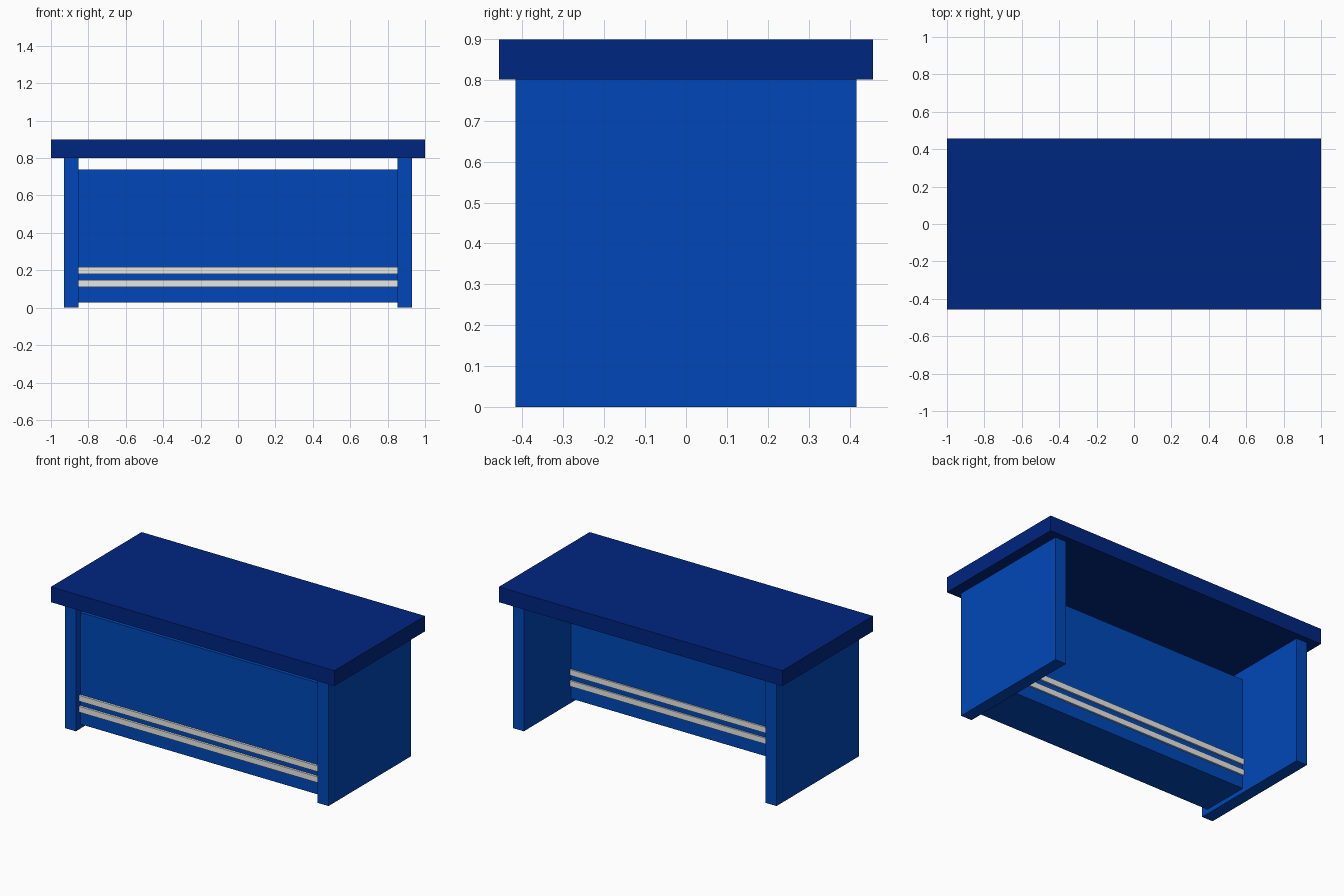
import bpy

if "Cube" in bpy.data.objects:
    bpy.data.objects.remove(bpy.data.objects["Cube"])


def material(name, rgb):
    m = bpy.data.materials.new(name)
    m.diffuse_color = (*rgb, 1.0)
    m.use_nodes = True
    m.node_tree.nodes["Principled BSDF"].inputs["Base Color"].default_value = m.diffuse_color
    return m


navy = material("navy blue", (0.0, 0.019, 0.22))
blue = material("bright blue", (0.0, 0.064, 0.48))
silver = material("silver grey", (0.8, 0.8, 0.77))


def box(name, x, y, z, mat):
    """Axis-aligned box from (min, max) pairs."""
    spans = (x, y, z)
    bpy.ops.mesh.primitive_cube_add(size=1, location=[(a + b) / 2 for a, b in spans])
    ob = bpy.context.object
    ob.name = name
    for v in ob.data.vertices:
        for i, (a, b) in enumerate(spans):
            v.co[i] *= b - a
    ob.data.materials.append(mat)
    return ob


# Overhanging desktop
box("desktop", (-1.0, 1.0), (-0.457, 0.457), (0.8, 0.898), navy)

# Slab legs at both ends
for side, x in (("left", (-0.93, -0.853)), ("right", (0.853, 0.93))):
    box(side + "_leg", x, (-0.416, 0.416), (0.0, 0.8), blue)

# Deep front body between the legs
front, back = -0.37, -0.058
box("front_body", (-0.853, 0.853), (front, back), (0.028, 0.74), blue)

# Trim strips standing slightly proud on front and back
for name, z in (("lower", (0.11, 0.147)), ("upper", (0.18, 0.217))):
    box(name + "_trim_strip", (-0.853, 0.853), (front - 0.014, back + 0.01), z, silver)
